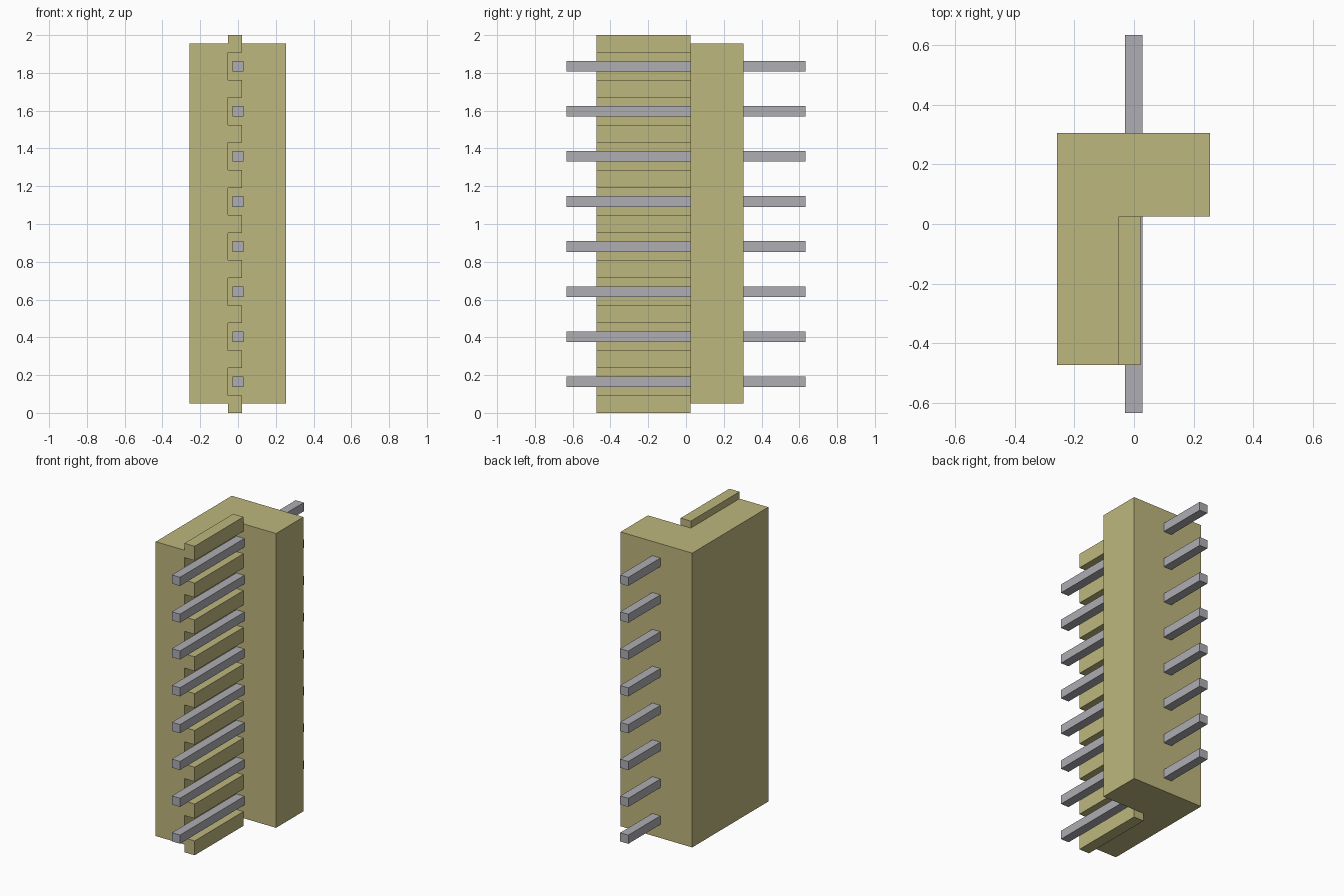
import bpy
import bmesh

cube = bpy.data.objects.get("Cube")
if cube:
    bpy.data.objects.remove(cube, do_unlink=True)


def make_material(name, rgb):
    mat = bpy.data.materials.new(name)
    mat.use_nodes = True
    mat.diffuse_color = (*rgb, 1)
    mat.node_tree.nodes["Principled BSDF"].inputs["Base Color"].default_value = (*rgb, 1)
    return mat


def extrude_profile(name, points, z0, z1, mat):
    """Flat-faced prism from an outline seen from above."""
    bm = bmesh.new()
    face = bm.faces.new([bm.verts.new((x, y, z0)) for x, y in points])
    top = bmesh.ops.extrude_face_region(bm, geom=[face])["geom"]
    verts = [v for v in top if isinstance(v, bmesh.types.BMVert)]
    bmesh.ops.translate(bm, verts=verts, vec=(0, 0, z1 - z0))
    bmesh.ops.recalc_face_normals(bm, faces=bm.faces)
    mesh = bpy.data.meshes.new(name)
    bm.to_mesh(mesh)
    bm.free()
    mesh.materials.append(mat)
    obj = bpy.data.objects.new(name, mesh)
    bpy.context.collection.objects.link(obj)
    return obj


def rectangle(x0, x1, y0, y1):
    return [(x0, y0), (x1, y0), (x1, y1), (x0, y1)]


plastic = make_material("khaki plastic", (0.515, 0.474, 0.205))
metal = make_material("grey metal", (0.423, 0.418, 0.451))

# Main dimensions
left, right = 0.255, -0.258
front, step, back = -0.473, 0.025, 0.305
slot_floor, rib_face = -0.052, 0.021
pin_count = 8
rib_height = 0.093
pitch = (2 - rib_height) / pin_count

# L-shaped housing
extrude_profile("housing", [
    (right, front), (slot_floor, front), (slot_floor, step),
    (left, step), (left, back), (right, back),
], 0.05, 1.955, plastic)

# Ribs separating the pin slots
for i in range(pin_count + 1):
    extrude_profile(f"slot_rib_{i + 1}", rectangle(slot_floor, rib_face, front, step),
                    i * pitch, i * pitch + rib_height, plastic)

# Square pins running through the housing
for i in range(pin_count):
    z = rib_height / 2 + (i + 0.5) * pitch
    extrude_profile(f"pin_{i + 1}", rectangle(-0.03, 0.028, -0.633, 0.633),
                    z - 0.028, z + 0.028, metal)
